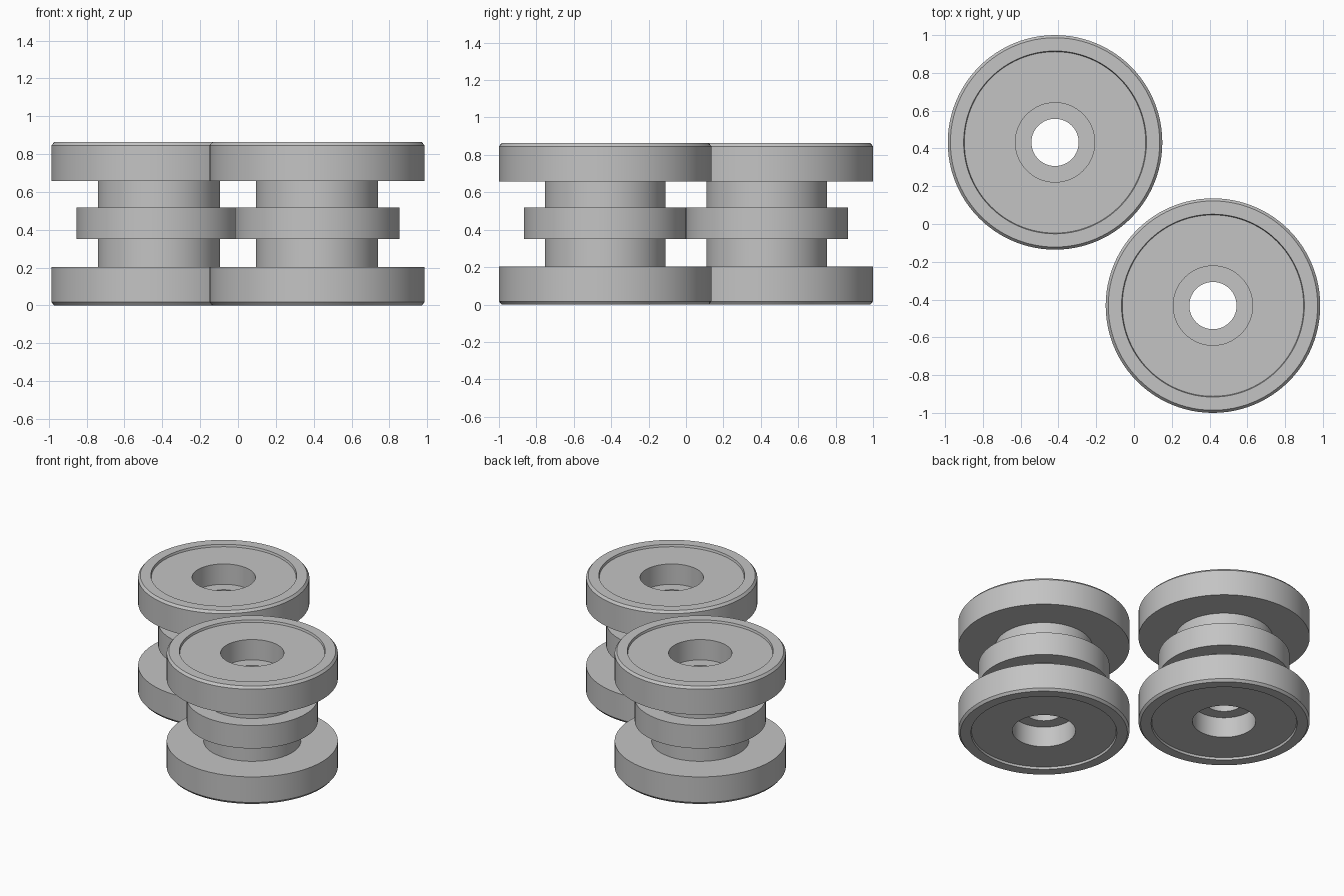
import bpy
import bmesh
import math

cube = bpy.data.objects.get("Cube")
if cube:
    bpy.data.objects.remove(cube, do_unlink=True)

SIDES = 96
HEIGHT = 0.863

# Plain grey material
grey = bpy.data.materials.new("plain grey")
grey.use_nodes = True
colour = (0.55, 0.55, 0.55, 1)
grey.diffuse_color = colour
grey.node_tree.nodes["Principled BSDF"].inputs["Base Color"].default_value = colour

# Half section of an end flange, from the bore out to the hub: (radius, height)
flange = [
    (0.125, 0.165),                    # bore edge at the counterbore floor
    (0.21, 0.165), (0.21, 0.016),      # counterbore wall
    (0.48, 0.016), (0.484, 0),         # shallow face recess
    (0.554, 0), (0.568, 0.017),        # chamfered rim
    (0.568, 0.204), (0.323, 0.204),    # back of the flange
]
# Raised middle band on the hub
band = [(0.323, 0.35), (0.435, 0.35), (0.435, 0.518), (0.323, 0.518)]
section = flange + band + [(r, HEIGHT - z) for r, z in reversed(flange)]


def make_roller(name, x, y):
    """Turn the closed section about a vertical axis."""
    bm = bmesh.new()
    verts = [bm.verts.new((r, 0, z)) for r, z in section]
    edges = [bm.edges.new((v, verts[i - 1])) for i, v in enumerate(verts)]
    bmesh.ops.spin(bm, geom=verts + edges, cent=(0, 0, 0), axis=(0, 0, 1),
                   angle=math.tau, steps=SIDES, use_merge=True)
    bmesh.ops.remove_doubles(bm, verts=bm.verts[:], dist=0.0001)
    bmesh.ops.recalc_face_normals(bm, faces=bm.faces[:])
    mesh = bpy.data.meshes.new(name)
    bm.to_mesh(mesh)
    bm.free()
    mesh.materials.append(grey)
    obj = bpy.data.objects.new(name, mesh)
    obj.location = (x, y, 0)
    bpy.context.collection.objects.link(obj)
    bpy.ops.object.select_all(action="DESELECT")
    obj.select_set(True)
    bpy.context.view_layer.objects.active = obj
    bpy.ops.object.shade_smooth_by_angle(angle=math.radians(25))


# Two matching rollers set diagonally
make_roller("back_right_roller", -0.418, 0.432)
make_roller("front_left_roller", 0.418, -0.432)
